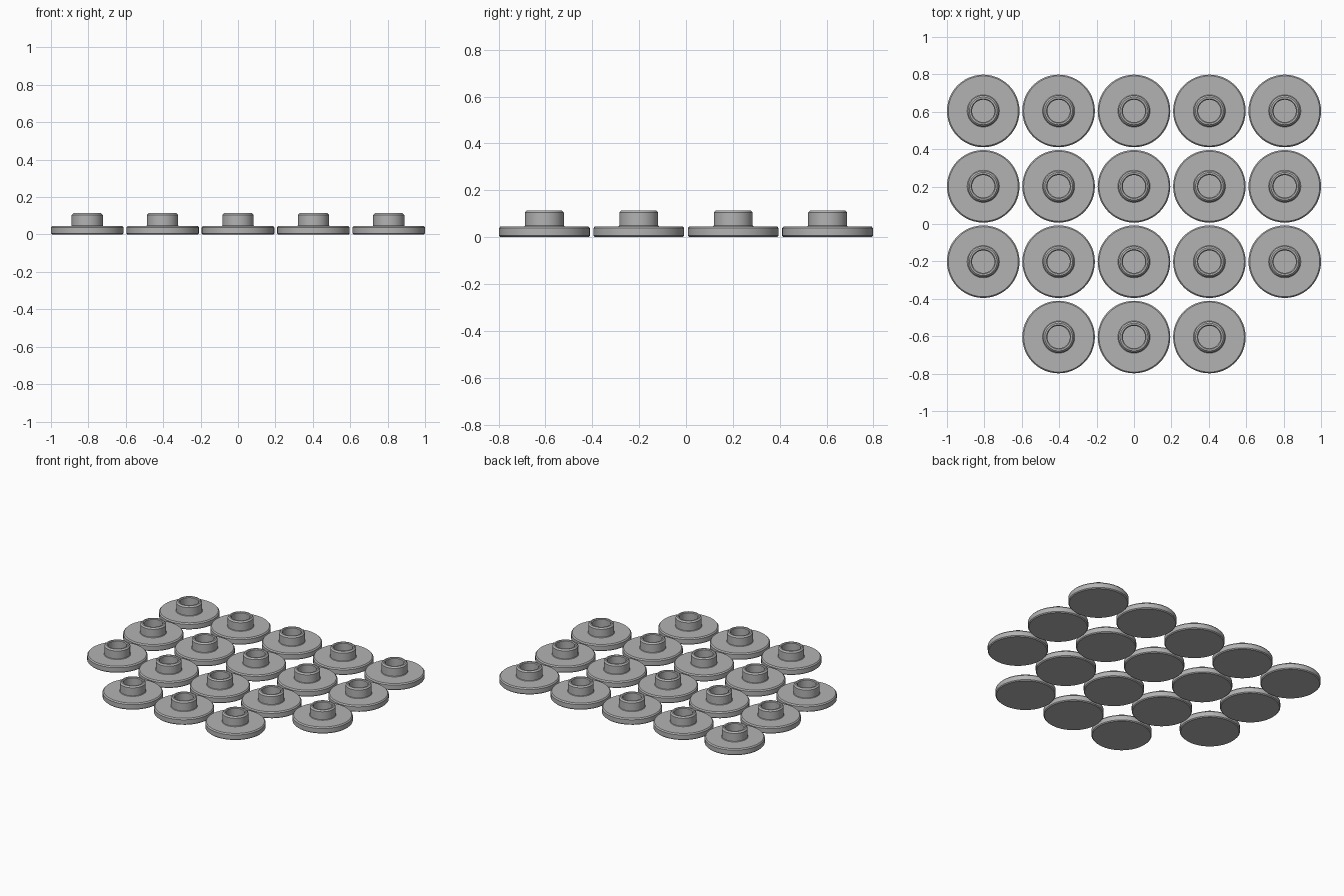
import bpy, bmesh, math

if "Cube" in bpy.data.objects:
    bpy.data.objects.remove(bpy.data.objects["Cube"])

PITCH = 0.403
SEGMENTS = 48

grey = bpy.data.materials.new("plain grey")
grey.diffuse_color = (0.45, 0.45, 0.45, 1)
grey.use_nodes = True
grey.node_tree.nodes["Principled BSDF"].inputs["Base Color"].default_value = grey.diffuse_color

# Half section (radius, height): flange, raised collar, blind bore
profile = [(0, 0), (0.188, 0), (0.194, 0.006), (0.194, 0.038), (0.187, 0.046),
           (0.086, 0.046), (0.083, 0.049), (0.083, 0.105), (0.074, 0.114),
           (0.065, 0.114), (0.060, 0.109), (0.060, 0.045), (0, 0.045)]

bm = bmesh.new()
verts = [bm.verts.new((r, 0, z)) for r, z in profile]
edges = [bm.edges.new(pair) for pair in zip(verts, verts[1:])]
bmesh.ops.spin(bm, geom=verts + edges, cent=(0, 0, 0), axis=(0, 0, 1),
               angle=math.tau, steps=SEGMENTS)
bmesh.ops.remove_doubles(bm, verts=bm.verts, dist=0.0001)
bmesh.ops.recalc_face_normals(bm, faces=bm.faces)
mesh = bpy.data.meshes.new("flanged_cap")
bm.to_mesh(mesh)
bm.free()
mesh.materials.append(grey)

# Rows from front to back; the front row lacks its two outer caps
for row in range(4):
    for col in range(5):
        if row == 0 and col in (0, 4):
            continue
        cap = bpy.data.objects.new(f"flanged_cap_{row + 1}_{col + 1}", mesh)
        cap.location = ((col - 2) * PITCH, (row - 1.5) * PITCH, 0)
        bpy.context.collection.objects.link(cap)

# Smooth round walls with crisp rims
bpy.context.view_layer.objects.active = cap
cap.select_set(True)
bpy.ops.object.shade_smooth_by_angle(angle=math.radians(30))
